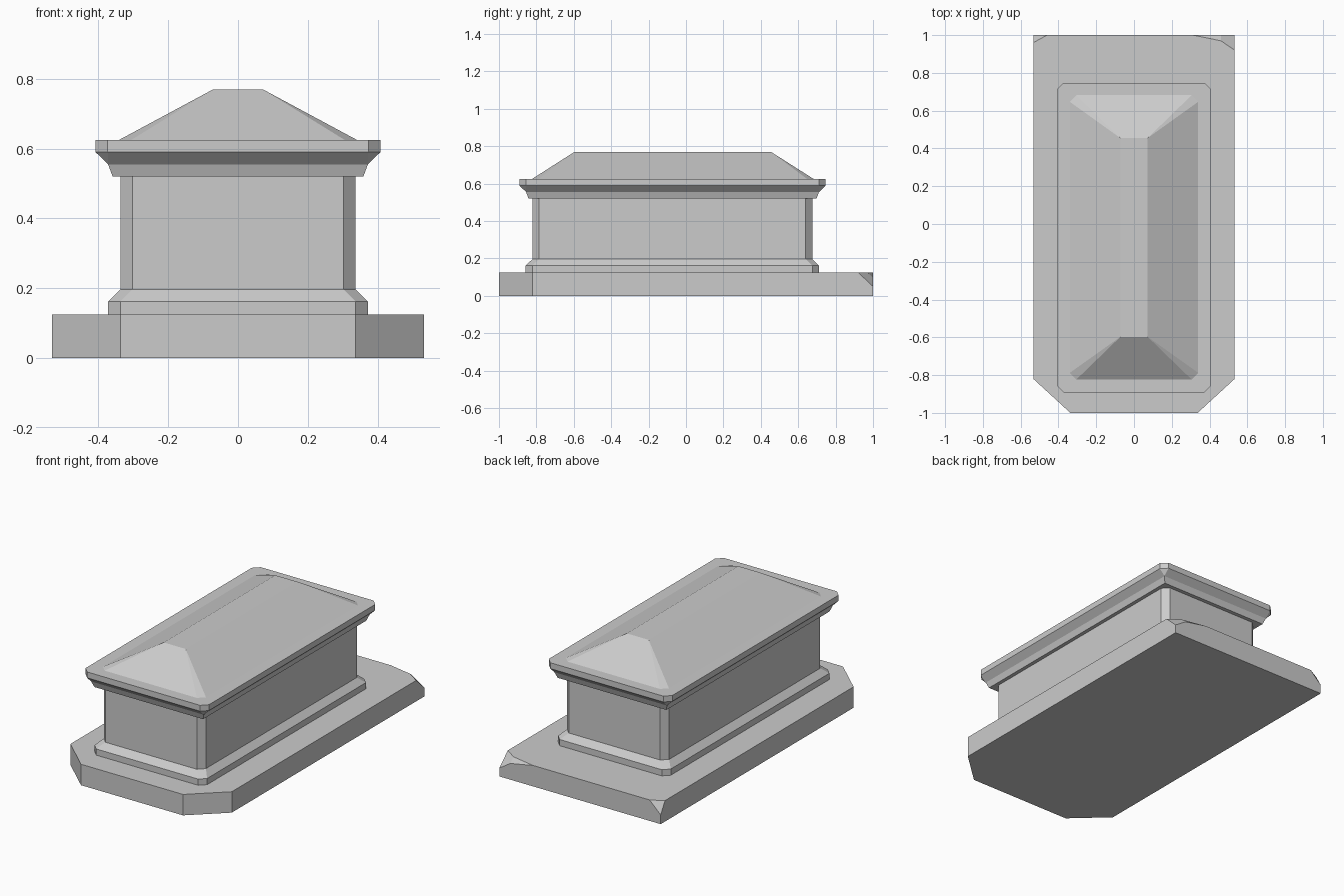
import bpy, bmesh
from mathutils import Vector

if "Cube" in bpy.data.objects:
    bpy.data.objects.remove(bpy.data.objects["Cube"])


def finish(bm, name):
    bmesh.ops.remove_doubles(bm, verts=bm.verts, dist=1e-5)
    bmesh.ops.recalc_face_normals(bm, faces=bm.faces)
    mesh = bpy.data.meshes.new(name)
    bm.to_mesh(mesh)
    bm.free()
    obj = bpy.data.objects.new(name, mesh)
    bpy.context.collection.objects.link(obj)
    return obj


def outline(x, y0, y1, c):
    """Rectangle with its four corners cut off by c."""
    return [(x, y0 + c), (x, y1 - c), (x - c, y1), (c - x, y1),
            (-x, y1 - c), (-x, y0 + c), (c - x, y0), (x - c, y0)]


def loft(name, rings):
    """Stack cut-corner rectangles (half width, y min, y max, z, corner cut)."""
    bm = bmesh.new()
    loops = [[bm.verts.new((px, py, z)) for px, py in outline(x, y0, y1, c)]
             for x, y0, y1, z, c in rings]
    bm.faces.new(loops[0])
    bm.faces.new(loops[-1])
    for a, b in zip(loops, loops[1:]):
        for i in range(8):
            j = (i + 1) % 8
            bm.faces.new((a[i], a[j], b[j], b[i]))
    return finish(bm, name)


def chip(bm, a, b, c):
    """Slice off the corner beyond the plane through three points."""
    a, b, c = Vector(a), Vector(b), Vector(c)
    n = (b - a).cross(c - a).normalized()
    if n.z < 0:
        n = -n
    cut = bmesh.ops.bisect_plane(
        bm, geom=bm.verts[:] + bm.edges[:] + bm.faces[:], dist=1e-5,
        plane_co=a, plane_no=n, clear_outer=True)
    edges = [e for e in cut["geom_cut"] if isinstance(e, bmesh.types.BMEdge)]
    bmesh.ops.contextual_create(bm, geom=edges)


# Ground slab: bevelled front corners, chipped back corners
W, H = 0.533, 0.125
bm = bmesh.new()
base = bm.faces.new([bm.verts.new((x, y, 0)) for x, y in (
    (0.337, -1), (W, -0.82), (W, 1), (-W, 1), (-W, -0.82), (-0.337, -1))])
top = bmesh.ops.extrude_face_region(bm, geom=[base], use_keep_orig=True)
bmesh.ops.translate(bm, vec=(0, 0, H),
                    verts=[v for v in top["geom"] if isinstance(v, bmesh.types.BMVert)])
bmesh.ops.recalc_face_normals(bm, faces=bm.faces)
chip(bm, (0.46, 0.97, H), (W, 0.92, H), (W, 1, 0.05))
chip(bm, (0.31, 1, H), (0.46, 0.97, H), (0.46, 1, 0.097))
chip(bm, (-W, 0.96, H), (-0.46, 1, H), (-W, 1, 0.055))
finish(bm, "ground_slab")

# Chest with moulded foot
CUT = 0.035
loft("chest", [
    (0.372, -0.857, 0.71, 0.12, CUT),
    (0.372, -0.857, 0.71, 0.162, CUT),
    (0.337, -0.82, 0.675, 0.197, CUT),
    (0.337, -0.82, 0.675, 0.53, CUT),
])

# Lid: cornice moulding rising to a hipped top with a flat ridge
loft("lid", [
    (0.359, -0.842, 0.698, 0.52, 0),
    (0.372, -0.855, 0.711, 0.555, 0),
    (0.408, -0.891, 0.747, 0.59, CUT),
    (0.408, -0.891, 0.747, 0.625, CUT),
    (0.34, -0.823, 0.682, 0.625, CUT),
    (0.072, -0.597, 0.455, 0.769, 0),
])
